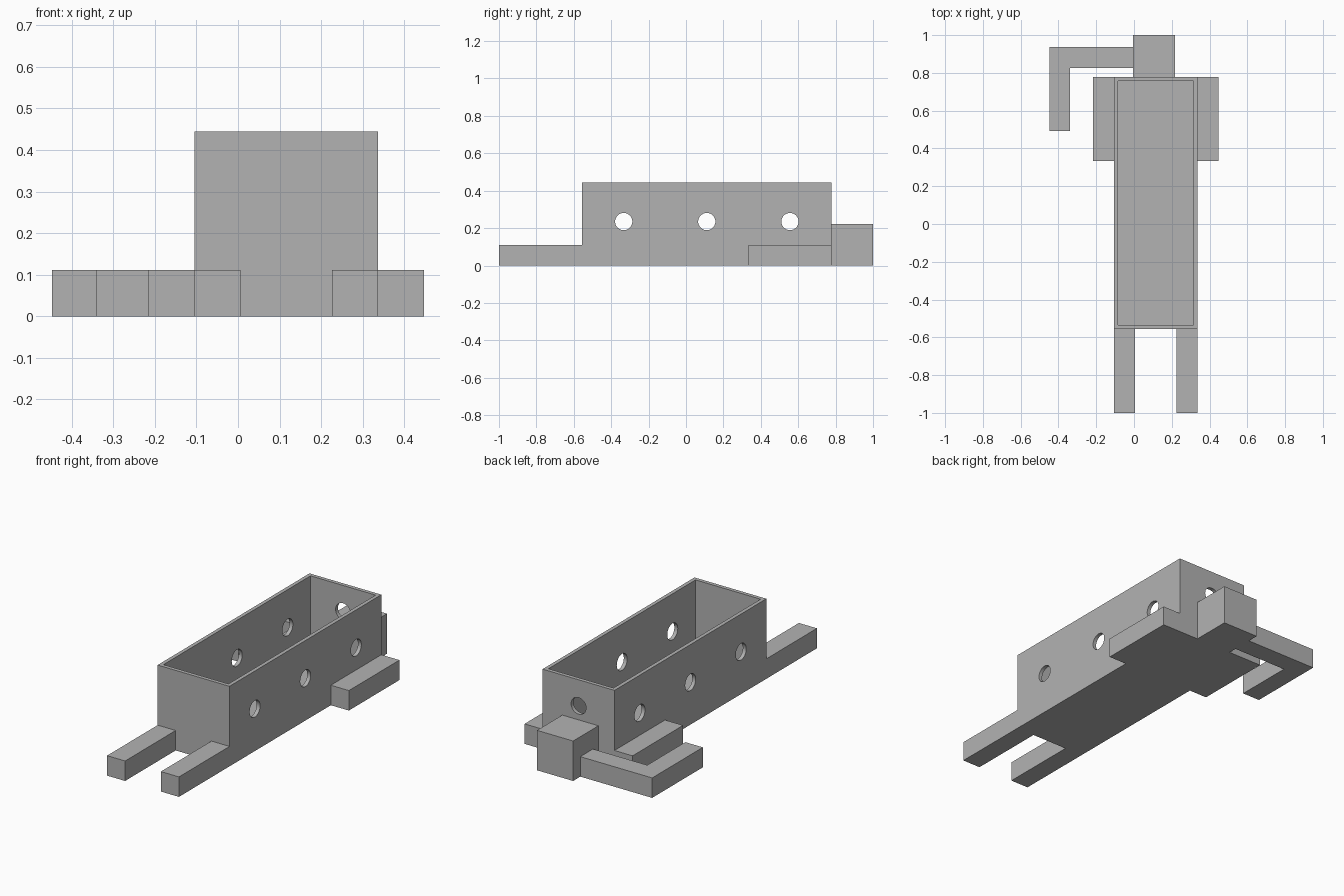
import bpy
import bmesh
import math

cube = bpy.data.objects.get("Cube")
if cube:
    bpy.data.objects.remove(cube, do_unlink=True)

grey = bpy.data.materials.new("plain grey")
grey.use_nodes = True
colour = (0.45, 0.45, 0.45, 1)
grey.diffuse_color = colour
grey.node_tree.nodes["Principled BSDF"].inputs["Base Color"].default_value = colour


def prism(name, outline, z0, z1):
    """Extrude a flat outline (counter-clockwise) from z0 up to z1."""
    bm = bmesh.new()
    base = bm.faces.new([bm.verts.new((x, y, z0)) for x, y in outline])
    top = bmesh.ops.extrude_face_region(bm, geom=[base])
    verts = [g for g in top["geom"] if isinstance(g, bmesh.types.BMVert)]
    bmesh.ops.translate(bm, verts=verts, vec=(0, 0, z1 - z0))
    bmesh.ops.recalc_face_normals(bm, faces=bm.faces)
    mesh = bpy.data.meshes.new(name)
    bm.to_mesh(mesh)
    bm.free()
    mesh.materials.append(grey)
    obj = bpy.data.objects.new(name, mesh)
    bpy.context.collection.objects.link(obj)
    return obj


def box(name, x0, x1, y0, y1, z0, z1):
    return prism(name, [(x0, y0), (x1, y0), (x1, y1), (x0, y1)], z0, z1)


def cut(target, cutter):
    mod = target.modifiers.new(cutter.name, 'BOOLEAN')
    mod.operation = 'DIFFERENCE'
    mod.solver = 'EXACT'
    mod.object = cutter
    bpy.context.view_layer.objects.active = target
    bpy.ops.object.modifier_apply(modifier=mod.name)
    bpy.data.objects.remove(cutter, do_unlink=True)


def drill(target, centre, rotation, depth):
    bpy.ops.mesh.primitive_cylinder_add(vertices=48, radius=0.046, depth=depth,
                                        location=centre, rotation=rotation)
    cutter = bpy.context.object
    cutter.name = "hole_cutter"
    cutter.data.materials.append(grey)
    cut(target, cutter)


# Main layout
LEFT, RIGHT = 0.337, -0.105
MID = (LEFT + RIGHT) / 2
FRONT, BACK = -0.556, 0.778
BAR, WALL, HEIGHT = 0.111, 0.021, 0.445

# Open box body with a thin floor
body = box("body_tray", RIGHT, LEFT, FRONT, BACK, 0, HEIGHT)
cut(body, box("cavity_cutter", RIGHT + WALL, LEFT - WALL,
              FRONT + WALL, BACK - WALL, WALL, HEIGHT + 0.1))

# Three holes through both sides, one through the back wall
for y in (-0.333, 0.111, 0.556):
    drill(body, (MID, y, 0.235), (0, math.pi / 2, 0), 0.8)
drill(body, (MID, BACK, 0.3), (math.pi / 2, 0, 0), 0.2)

# Front legs and side bars
box("right_front_leg", RIGHT, RIGHT + BAR, -1, FRONT, 0, BAR)
box("left_front_leg", LEFT - BAR, LEFT, -1, FRONT, 0, BAR)
box("right_side_bar", RIGHT - BAR, RIGHT, 0.334, BACK, 0, BAR)
box("left_side_bar", LEFT, LEFT + BAR, 0.334, BACK, 0, BAR)

# Rear block with its hooked arm
box("rear_block", -0.006, 0.216, BACK, 1, 0, 2 * BAR)
prism("hooked_arm", [(-0.448, 0.492), (-0.34, 0.492), (-0.34, 0.826),
                     (-0.006, 0.826), (-0.006, 0.937), (-0.448, 0.937)], 0, BAR)

# Smooth hole rims, sharp corners elsewhere
bpy.ops.object.select_all(action='DESELECT')
body.select_set(True)
bpy.context.view_layer.objects.active = body
bpy.ops.object.shade_smooth_by_angle(angle=math.radians(30))
